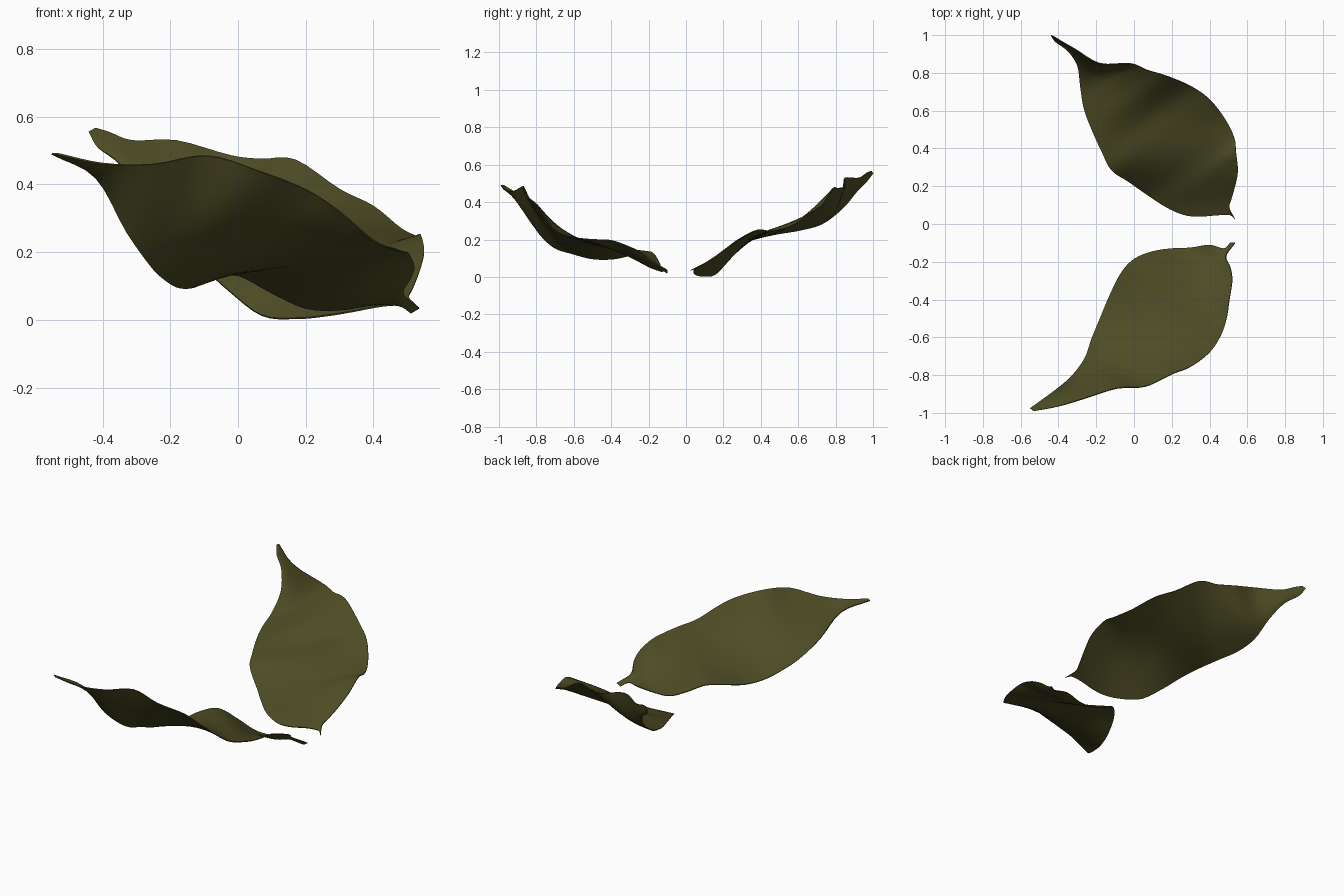
import bpy
import bmesh
import math
from mathutils import Vector

if "Cube" in bpy.data.objects:
    bpy.data.objects.remove(bpy.data.objects["Cube"], do_unlink=True)

ACROSS = 12      # quads from one margin to the other
STEPS = 4        # rows between neighbouring profile points
THICKNESS = 0.005

olive = bpy.data.materials.new("olive_green")
olive.use_nodes = True
olive.diffuse_color = (0.075, 0.072, 0.018, 1)
olive.node_tree.nodes["Principled BSDF"].inputs["Base Color"].default_value = olive.diffuse_color


def smooth_path(points):
    """Catmull-Rom curve through the given points."""
    pts = [Vector(p) for p in points]
    pts = [2 * pts[0] - pts[1]] + pts + [2 * pts[-1] - pts[-2]]
    path = []
    for a, b, c, d in zip(pts, pts[1:], pts[2:], pts[3:]):
        for i in range(STEPS):
            t = i / STEPS
            path.append(b + (c - a) * t / 2
                        + (2 * a - 5 * b + 4 * c - d) * t * t / 2
                        + (3 * b - a - 3 * c + d) * t ** 3 / 2)
    path.append(pts[-2])
    return path


def make_leaf(name, left_margin, right_margin, arch):
    """Span a blade between two wavy margins; arch lifts or sinks its midrib."""
    bm = bmesh.new()
    rows = []
    lifts = smooth_path([(0, 0, h) for h in arch])
    for left, right, lift in zip(smooth_path(left_margin), smooth_path(right_margin), lifts):
        row = []
        for i in range(ACROSS + 1):
            t = i / ACROSS
            row.append(bm.verts.new(left.lerp(right, t) + lift * math.sin(math.pi * t)))
        rows.append(row)
    for near, far in zip(rows, rows[1:]):
        for i in range(ACROSS):
            bm.faces.new((near[i], near[i + 1], far[i + 1], far[i]))
    bmesh.ops.recalc_face_normals(bm, faces=bm.faces[:])
    if sum(f.normal.z * f.calc_area() for f in bm.faces) < 0:
        bmesh.ops.reverse_faces(bm, faces=bm.faces[:])
    mesh = bpy.data.meshes.new(name)
    bm.to_mesh(mesh)
    bm.free()
    mesh.materials.append(olive)
    leaf = bpy.data.objects.new(name, mesh)
    bpy.context.collection.objects.link(leaf)

    # Thin blade with smooth surfaces and a crisp rim
    solid = leaf.modifiers.new("thickness", "SOLIDIFY")
    solid.thickness = THICKNESS
    solid.offset = 0
    bpy.ops.object.select_all(action="DESELECT")
    leaf.select_set(True)
    bpy.context.view_layer.objects.active = leaf
    bpy.ops.object.modifier_apply(modifier=solid.name)
    bpy.ops.object.shade_smooth_by_angle(angle=math.radians(50))


# Front leaf: inner margin is low, outer margin curls up
front_inner = [
    (.51, -.1, .02), (.475, -.13, .042), (.4, -.11, .045), (.3, -.125, .03),
    (.2, -.13, .035), (.1, -.145, .08), (0, -.185, .132), (-.07, -.26, .125),
    (-.13, -.38, .097), (-.18, -.5, .097), (-.225, -.61, .125), (-.26, -.71, .16),
    (-.33, -.805, .26), (-.42, -.88, .42), (-.55, -.975, .49)]
front_outer = [
    (.535, -.1, .035), (.487, -.17, .08), (.51, -.23, .125), (.52, -.3, .16),
    (.505, -.4, .195), (.49, -.5, .2), (.46, -.59, .21), (.4, -.68, .235),
    (.3, -.755, .32), (.2, -.795, .385), (.06, -.86, .44), (-.09, -.87, .485),
    (-.25, -.92, .46), (-.4, -.965, .462), (-.53, -.99, .49)]
front_arch = [0, -.005, -.02, -.028, -.025, -.02, -.01, -.01, -.015, -.02,
              -.02, -.02, -.015, -.005, 0]
make_leaf("front_leaf", front_inner, front_outer, front_arch)

# Back leaf: near margin sweeps down to the ground, far margin lifts
back_near = [
    (.52, .045, .042), (.49, .05, .045), (.42, .045, .04), (.34, .04, .025),
    (.26, .05, .012), (.17, .09, .004), (.07, .155, .013), (-.03, .225, .088),
    (-.12, .285, .17), (-.17, .38, .205), (-.22, .49, .23), (-.265, .61, .25),
    (-.285, .73, .285), (-.3, .84, .37), (-.35, .915, .46), (-.415, .965, .51),
    (-.44, 1, .555)]
back_far = [
    (.535, .025, .035), (.505, .085, .065), (.515, .13, .09), (.535, .2, .14),
    (.55, .28, .2), (.54, .38, .25), (.53, .46, .245), (.48, .56, .27),
    (.4, .66, .335), (.3, .73, .385), (.17, .785, .472), (.07, .815, .474),
    (-.02, .85, .485), (-.18, .85, .53), (-.31, .925, .53), (-.38, .965, .555),
    (-.42, .99, .567)]
back_arch = [0, 0, 0, 0, .005, .03, .055, .048, 0, -.025, -.025, -.03,
             -.035, -.03, -.02, -.01, 0]
make_leaf("back_leaf", back_near, back_far, back_arch)
